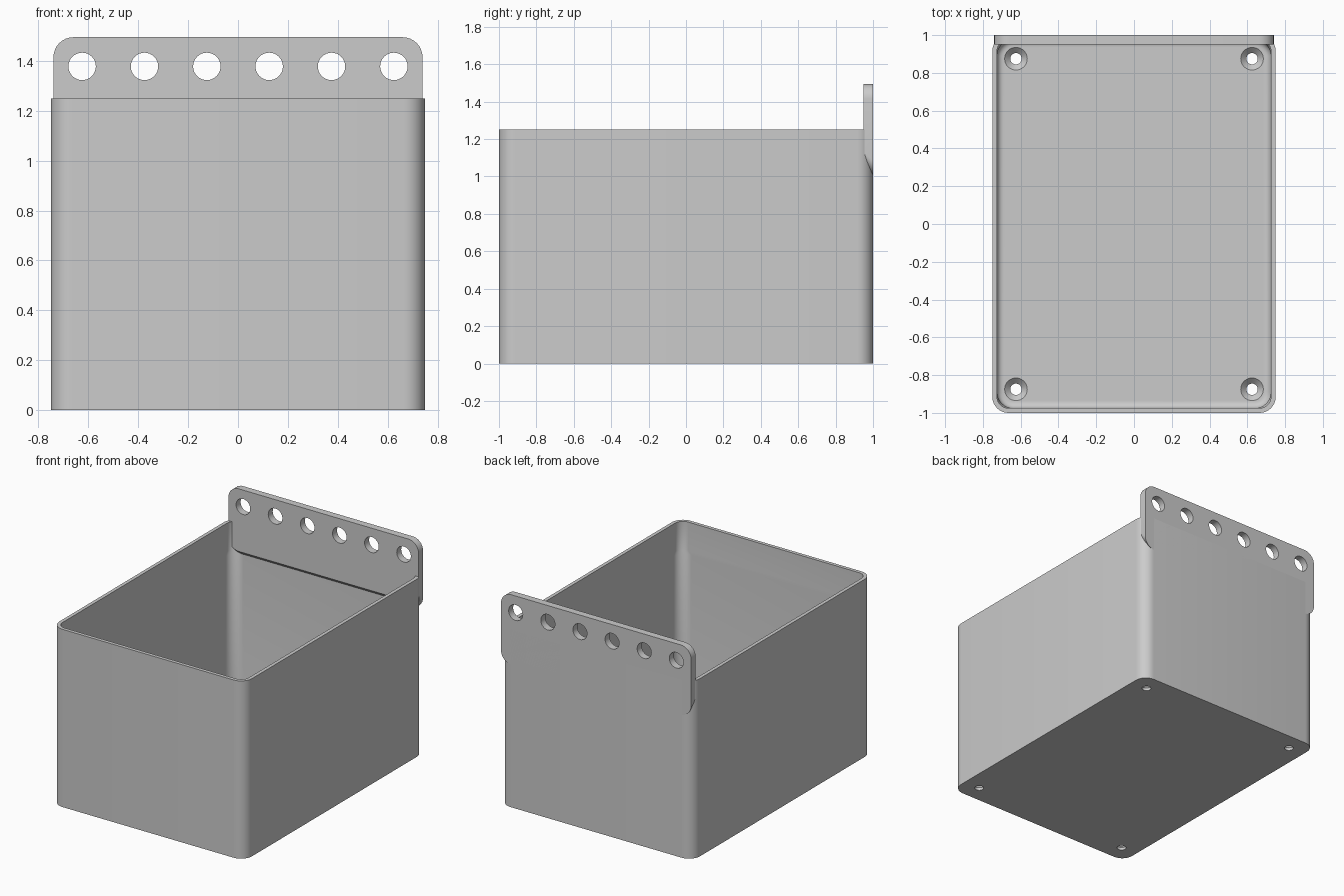
import bpy, bmesh
from math import sin, cos, pi, radians
from mathutils import Vector

if "Cube" in bpy.data.objects:
    bpy.data.objects.remove(bpy.data.objects["Cube"])

grey = bpy.data.materials.new("plain grey")
grey.use_nodes = True
grey.diffuse_color = (0.6, 0.6, 0.6, 1)
grey.node_tree.nodes["Principled BSDF"].inputs["Base Color"].default_value = (0.6, 0.6, 0.6, 1)


def rounded_rect(half_w, low, high, r, steps=8):
    """Counter-clockwise outline with rounded corners."""
    corners = [(half_w - r, high - r), (r - half_w, high - r),
               (r - half_w, low + r), (half_w - r, low + r)]
    return [(cx + r * cos(pi / 2 * (q + i / steps)), cy + r * sin(pi / 2 * (q + i / steps)))
            for q, (cx, cy) in enumerate(corners) for i in range(steps + 1)]


def loft(name, rings):
    """Closed solid through rings that share a point count."""
    bm = bmesh.new()
    loops = [[bm.verts.new(p) for p in ring] for ring in rings]
    for a, b in zip(loops, loops[1:]):
        for i in range(len(a)):
            j = (i + 1) % len(a)
            bm.faces.new((a[i], a[j], b[j], b[i]))
    bm.faces.new(loops[0])
    bm.faces.new(loops[-1])
    bmesh.ops.recalc_face_normals(bm, faces=bm.faces)
    return finish(name, bm)


def finish(name, bm):
    mesh = bpy.data.meshes.new(name)
    bm.to_mesh(mesh)
    bm.free()
    mesh.materials.append(grey)
    obj = bpy.data.objects.new(name, mesh)
    bpy.context.collection.objects.link(obj)
    return obj


def add_spindle(bm, centre, axis, profile, sides=32):
    """Revolved solid along an axis from (distance, radius) pairs."""
    turn = Vector(axis).to_track_quat("Z", "Y")
    loops = [[bm.verts.new(Vector(centre) + turn @ Vector(
        (r * cos(2 * pi * i / sides), r * sin(2 * pi * i / sides), d)))
        for i in range(sides)] for d, r in profile]
    for a, b in zip(loops, loops[1:]):
        for i in range(sides):
            j = (i + 1) % sides
            bm.faces.new((a[i], a[j], b[j], b[i]))
    bm.faces.new(loops[0][::-1])
    bm.faces.new(loops[-1])


def cut(obj, cutter):
    """Subtract the cutter, then discard it."""
    cutter.hide_render = True
    mod = obj.modifiers.new("cut", "BOOLEAN")
    mod.operation, mod.solver, mod.object = "DIFFERENCE", "EXACT", cutter
    bpy.context.view_layer.objects.active = obj
    bpy.ops.object.modifier_apply(modifier=mod.name)
    bpy.data.objects.remove(cutter)


def level(inset, z, r):
    return [(x, y, z) for x, y in rounded_rect(0.75 - inset, inset - 1, 1 - inset, r)]


# Open bin: outer wall up, over the rim, down to a filleted floor
WALL, FLOOR, FILLET = 0.025, 0.05, 0.035
rings = [level(0, 0, 0.085), level(0, 1.25, 0.085),
         level(WALL, 1.25, 0.06), level(WALL, 1.05, 0.06), level(WALL, 1.025, 0.085)]
for k in range(7):
    a = pi / 2 * k / 6
    inset = FILLET * (1 - cos(a))
    rings.append(level(WALL + inset, FLOOR + FILLET * (1 - sin(a)), 0.085 - inset))
bin_body = loft("bin_body", rings)

# Countersunk screw holes in the floor
bm = bmesh.new()
for x in (-0.625, 0.625):
    for y in (-0.875, 0.875):
        add_spindle(bm, (x, y, 0), (0, 0, 1),
                    [(-0.05, 0.03), (0.02, 0.03), (FLOOR, 0.06), (0.12, 0.06)])
cut(bin_body, finish("screw_hole_cutter", bm))

# Hanging plate with a sloped underside on the inner face
hanging_plate = loft("hanging_plate", [
    [(x, y, z) for x, z in rounded_rect(0.74, low, 1.495, 0.08)]
    for y, low in ((0.95, 1.055), (1.0, 1.005))])

# Row of hanging holes
bm = bmesh.new()
for i in range(6):
    add_spindle(bm, (-0.625 + 0.25 * i, 0.975, 1.378), (0, 1, 0), [(-0.1, 0.055), (0.1, 0.055)])
cut(hanging_plate, finish("hanging_hole_cutter", bm))

for obj in (bin_body, hanging_plate):
    bpy.ops.object.select_all(action="DESELECT")
    obj.select_set(True)
    bpy.context.view_layer.objects.active = obj
    bpy.ops.object.shade_smooth_by_angle(angle=radians(30))
